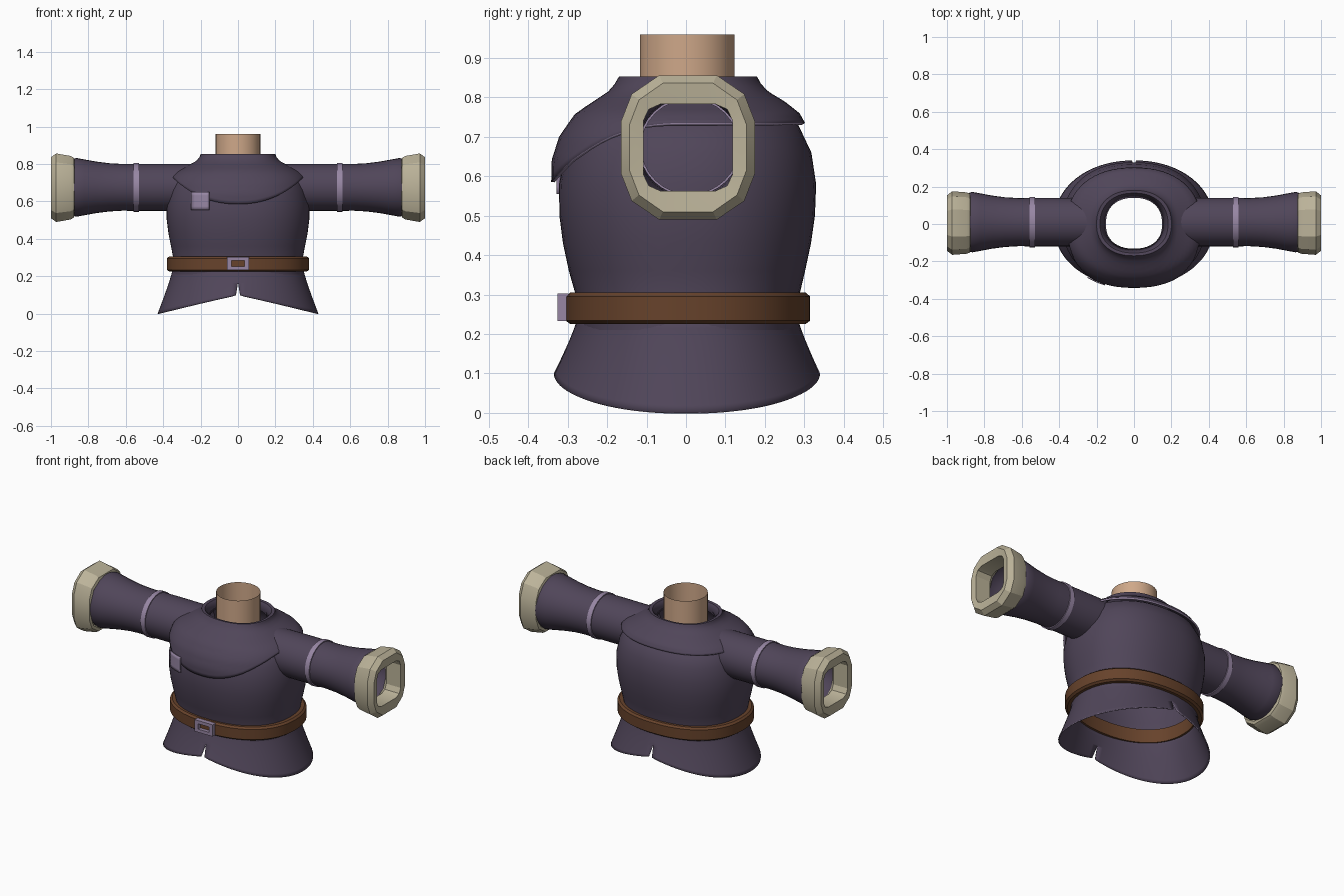
import bpy, math
from math import sin, cos, pi, radians

if "Cube" in bpy.data.objects:
    bpy.data.objects.remove(bpy.data.objects["Cube"])


def material(name, rgb):
    m = bpy.data.materials.new(name)
    m.diffuse_color = (*rgb, 1)
    m.use_nodes = True
    m.node_tree.nodes["Principled BSDF"].inputs["Base Color"].default_value = m.diffuse_color
    return m


PURPLE = material("purple cloth", (.08, .06, .10))
LILAC = material("lilac trim", (.31, .24, .37))
BROWN = material("brown leather", (.135, .055, .024))
CREAM = material("cream fur", (.50, .45, .32))
SKIN = material("skin", (.62, .39, .25))


def loft(name, rings, mats, closed_ring=True, closed_loop=False, smooth=35):
    """Skin a list of equally sized point rings with quads."""
    n, rows = len(rings[0]), len(rings)
    faces = []
    for i in range(rows if closed_loop else rows - 1):
        k = (i + 1) % rows
        for j in range(n if closed_ring else n - 1):
            l = (j + 1) % n
            faces.append((i * n + j, i * n + l, k * n + l, k * n + j))
    me = bpy.data.meshes.new(name)
    me.from_pydata([p for r in rings for p in r], [], faces)
    ob = bpy.data.objects.new(name, me)
    bpy.context.collection.objects.link(ob)
    for m in mats:
        me.materials.append(m)
    if smooth:
        bpy.ops.object.select_all(action='DESELECT')
        ob.select_set(True)
        bpy.context.view_layer.objects.active = ob
        bpy.ops.object.shade_smooth_by_angle(angle=radians(smooth))
    return ob


def mirror(ob):
    ob.modifiers.new("mirror", 'MIRROR').merge_threshold = .001


def cloth(ob, thickness):
    """Give cloth thickness, with the trim colour on its open edges."""
    s = ob.modifiers.new("thickness", 'SOLIDIFY')
    s.thickness, s.offset, s.material_offset_rim = thickness, -1, 1


def oval(t, z, a, front, back, n=2.25):
    """Point on a superellipse with separate front and back depth."""
    c, s = cos(t), sin(t)
    b = back if s > 0 else front
    return (math.copysign(abs(c) ** (2 / n), c) * a,
            math.copysign(abs(s) ** (2 / n), s) * b, z)


def profile(table, z):
    """Interpolate (z, half width, front, back) rows at height z."""
    for p, q in zip(table, table[1:]):
        if z <= q[0]:
            f = max(0, (z - p[0]) / (q[0] - p[0]))
            return [u + (v - u) * f for u, v in zip(p[1:], q[1:])]
    return table[-1][1:]


SEG = 64
ANGLES = [2 * pi * i / SEG for i in range(SEG)]

# Torso
body = [(.21, .352, .275, .285), (.30, .347, .28, .288), (.36, .358, .297, .302),
        (.43, .372, .312, .317), (.50, .381, .321, .327), (.58, .382, .322, .33),
        (.66, .365, .305, .318), (.73, .33, .275, .285), (.78, .24, .20, .215),
        (.82, .15, .14, .15)]
loft("torso", [[oval(t, *r) for t in ANGLES] for r in body], [PURPLE])

# Shoulder cape: hem dips at the front, collar folds inwards
cape = [(.57, .396, .342, .34), (.64, .392, .341, .34), (.70, .378, .322, .32),
        (.735, .36, .298, .302), (.76, .33, .28, .288), (.79, .27, .235, .25),
        (.815, .225, .197, .208), (.835, .206, .18, .19), (.853, .20, .17, .18)]
rings = []
for k in range(15):
    ring = []
    for t in ANGLES:
        hem = .735 - .15 * max(0, -sin(t)) ** 2.5
        z = hem + (.853 - hem) * k / 14
        ring.append(oval(t, z, *profile(cape, z)))
    rings.append(ring)
for r in [(.851, .182, .155, .165), (.81, .152, .132, .14)]:
    rings.append([oval(t, *r) for t in ANGLES])
cloth(loft("shoulder_cape", rings, [PURPLE, LILAC]), .009)

# Neck
loft("neck", [[(.12 * cos(t), .003 + .12 * sin(t), z) for t in ANGLES[::2]]
              for z in (.79, .96)], [SKIN])

# Flared skirt, slit at the front and back, lowest at the sides
rings = []
for k in range(12, -1, -1):
    u = k / 12
    ring = []
    for i in range(41):
        t = -pi / 2 + pi * i / 40
        z = .235 + (.1 * (1 - abs(cos(t))) - .235) * u
        w = u ** 1.15
        x, y, z = oval(t, z, .35 + .08 * w, .277 + .058 * w, .285 + .055 * w, 2.1)
        if i in (0, 40):
            x = max(0, .17 - z) * .17
        ring.append((x, y, z))
    rings.append(ring)
skirt = loft("skirt", rings, [PURPLE, LILAC], closed_ring=False)
mirror(skirt)
cloth(skirt, .006)

# Belt
belt = [(.225, .335), (.225, .368), (.234, .380), (.295, .380), (.305, .369), (.305, .335)]
loft("belt", [[oval(t, z, a, a - .075, a - .065) for t in ANGLES] for z, a in belt],
     [BROWN], closed_loop=True)

# Belt buckle frame
loft("belt_buckle", [[(sx * hx, y, .268 + sz * hz) for sx, sz in
                      ((-1, -1), (1, -1), (1, 1), (-1, 1))]
                     for y, hx, hz in ((-.298, .06, .035), (-.326, .06, .035),
                                       (-.326, .036, .016), (-.298, .036, .016))],
     [LILAC], closed_loop=True, smooth=0)

# Chest patch curved along the torso
rings = []
for i in range(6):
    z = .555 + .095 * i / 5
    ring = []
    for j in range(6):
        x = -.25 + .095 * j / 5
        ring.append((x, -.347 * (1 - (-x / .40) ** 2.25) ** (1 / 2.25), z))
    rings.append(ring)
patch = loft("chest_patch", rings, [LILAC], closed_ring=False)
patch.modifiers.new("thickness", 'SOLIDIFY').thickness = .006


# Sleeves and their trim bands
def tube(x, r):
    return [(x, .01 + 1.03 * r * cos(t), .675 + r * sin(t)) for t in ANGLES[::2]]


mirror(loft("sleeve", [tube(*r) for r in (
    (.25, .125), (.45, .126), (.62, .125), (.69, .129), (.76, .138), (.82, .149),
    (.865, .157), (.882, .152))], [PURPLE]))
mirror(loft("sleeve_band", [tube(*r) for r in (
    (.53, .12), (.53, .131), (.558, .131), (.558, .12))], [LILAC], closed_loop=True))

# Chunky faceted cuffs with a rounded square opening
corner = [(1, .36), (.84, .74), (.43, 1)]
outline = (corner + [(-y, z) for y, z in corner[::-1]]
           + [(-y, -z) for y, z in corner] + [(y, -z) for y, z in corner[::-1]])
hole = [(1, .62), (.88, .88), (.62, 1)]
opening = (hole + [(-y, z) for y, z in hole[::-1]]
           + [(-y, -z) for y, z in hole] + [(y, -z) for y, z in hole[::-1]])
cuff = [(.873, .145, .145, outline), (.878, .158, .160, outline),
        (.895, .164, .170, outline), (.972, .170, .183, outline),
        (1.0, .148, .163, outline), (.995, .113, .11, opening),
        (.90, .113, .11, opening)]
mirror(loft("cuff", [[(x, .005 + hy * y, .673 + hz * z) for y, z in shape]
                     for x, hy, hz, shape in cuff], [CREAM], closed_loop=True, smooth=25))
